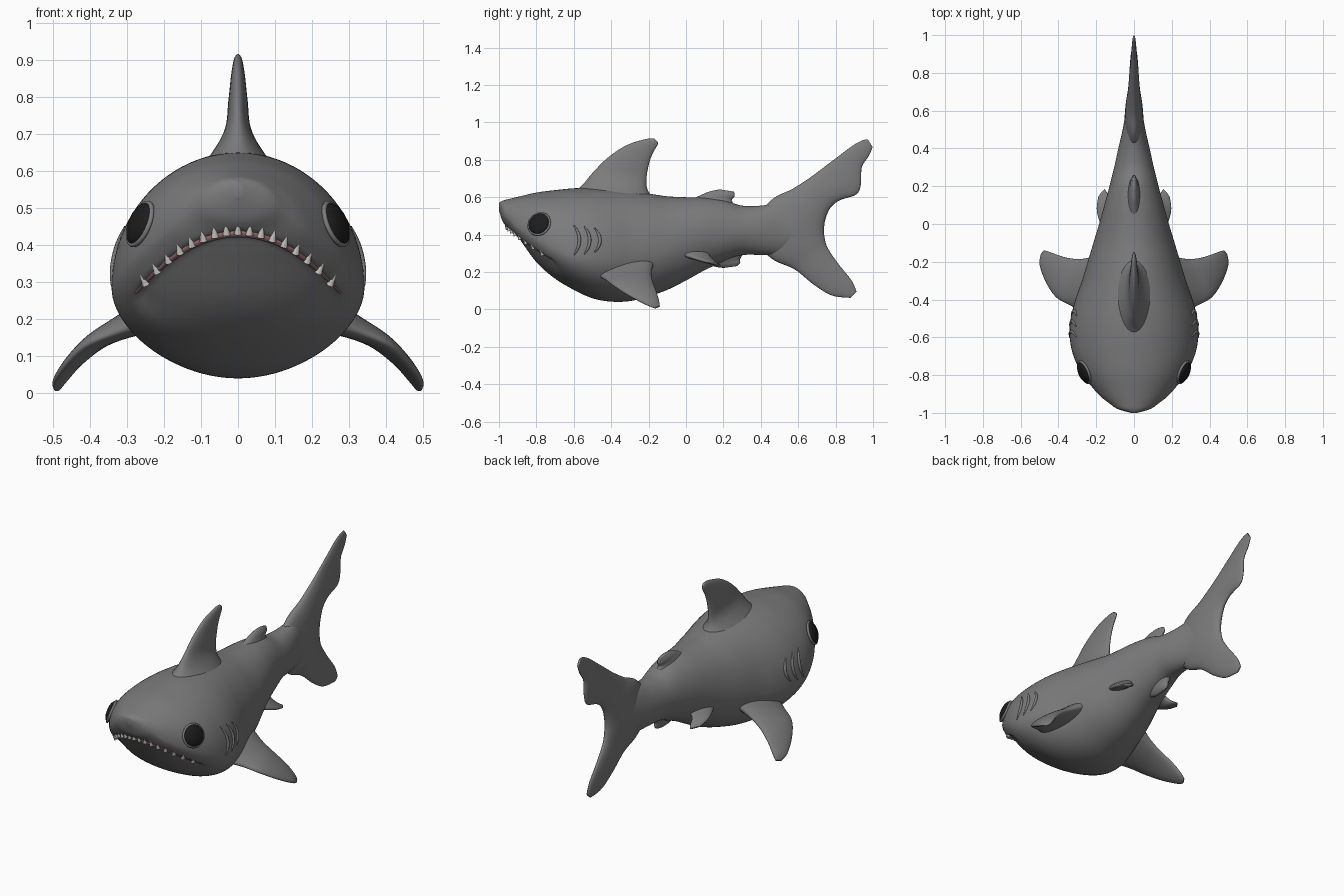
import bpy, bmesh, math
from mathutils import Vector
from mathutils.bvhtree import BVHTree

if "Cube" in bpy.data.objects:
    bpy.data.objects.remove(bpy.data.objects["Cube"])


def material(name, rgb):
    m = bpy.data.materials.new(name)
    m.diffuse_color = (*rgb, 1)
    m.use_nodes = True
    m.node_tree.nodes["Principled BSDF"].inputs["Base Color"].default_value = m.diffuse_color
    return m


SKIN = material("grey_skin", (0.2, 0.2, 0.205))
BLACK = material("eye_black", (0.012, 0.012, 0.012))
PINK = material("gum_pink", (0.3, 0.14, 0.16))
IVORY = material("tooth_ivory", (0.6, 0.58, 0.54))


def resample(rows, n):
    """Smooth interpolation through rows of numbers."""
    out = []
    last = len(rows) - 1
    for i in range(last):
        p = [Vector(rows[min(max(i + k, 0), last)]) for k in (-1, 0, 1, 2)]
        for j in range(n):
            t = j / n
            out.append(0.5 * (2 * p[1] + (p[2] - p[0]) * t
                       + (2 * p[0] - 5 * p[1] + 4 * p[2] - p[3]) * t * t
                       + (3 * p[1] - p[0] - 3 * p[2] + p[3]) * t ** 3))
    return out + [Vector(rows[-1])]


def skin_rings(name, rings, mat, mirror=False):
    """Bridge closed rings into a smooth capped surface."""
    bm = bmesh.new()
    loops = [[bm.verts.new(p) for p in ring] for ring in rings]
    for a, b in zip(loops, loops[1:]):
        for i in range(len(a)):
            j = (i + 1) % len(a)
            bm.faces.new((a[i], a[j], b[j], b[i]))
    bm.faces.new(loops[0])
    bm.faces.new(loops[-1])
    bmesh.ops.recalc_face_normals(bm, faces=bm.faces)
    for f in bm.faces:
        f.smooth = True
    me = bpy.data.meshes.new(name)
    bm.to_mesh(me)
    bm.free()
    ob = bpy.data.objects.new(name, me)
    bpy.context.collection.objects.link(ob)
    me.materials.append(mat)
    if mirror:
        ob.modifiers.new("mirror", 'MIRROR')
    return ob


def fin(name, rows, normal, mirror=False):
    """Rows: leading edge xyz, trailing edge xyz, half thickness."""
    rings = []
    nrm = Vector(normal).normalized()
    for r in resample(rows, 6):
        a, b, t = Vector(r[:3]), Vector(r[3:6]), r[6]
        rings.append([(a + b) / 2 + (a - b) / 2 * math.cos(u) + nrm * t * math.sin(u)
                      for u in (2 * math.pi * k / 32 for k in range(32))])
    return skin_rings(name, rings, SKIN, mirror)


def flat_fin(name, rows):
    """Fin lying in the centre plane; rows: y, z leading, y, z trailing, thickness."""
    return fin(name, [(0, a, b, 0, c, d, t) for a, b, c, d, t in rows], (1, 0, 0))


def tube(name, pts, radius, mat):
    cu = bpy.data.curves.new(name, 'CURVE')
    cu.dimensions = '3D'
    cu.bevel_depth = radius
    cu.bevel_resolution = 3
    sp = cu.splines.new('POLY')
    sp.points.add(len(pts) - 1)
    for i, p in enumerate(pts):
        sp.points[i].co = (*p, 1)
        sp.points[i].radius = max(0.1, math.sin(math.pi * i / (len(pts) - 1))) ** 0.5
    cu.materials.append(mat)
    ob = bpy.data.objects.new(name, cu)
    bpy.context.collection.objects.link(ob)


def mouth_z(x):
    return 0.445 - 0.155 * (x / 0.27) ** 2


def smooth(t):
    t = min(max(t, 0), 1)
    return t * t * (3 - 2 * t)


# Body: y, top, bottom, half width, height of widest point
stations = [
    (-1.0, .57, .53, .015, .55), (-.98, .582, .47, .085, .52), (-.95, .59, .43, .13, .49),
    (-.9, .602, .365, .19, .44), (-.8, .625, .25, .27, .38), (-.7, .638, .165, .32, .33),
    (-.6, .648, .105, .34, .29), (-.5, .65, .06, .335, .28), (-.4, .645, .042, .31, .28),
    (-.3, .635, .045, .275, .29), (-.2, .62, .07, .245, .31), (-.1, .605, .105, .215, .33),
    (0, .6, .155, .185, .37), (.1, .598, .21, .157, .4), (.2, .585, .255, .13, .41),
    (.3, .555, .29, .105, .42), (.4, .555, .292, .083, .42), (.5, .565, .295, .06, .42),
    (.6, .52, .33, .042, .42), (.7, .45, .39, .015, .42)]
rings = []
for y, top, bot, w, zc in resample(stations, 8):
    ring = []
    for k in range(96):
        a = 2 * math.pi * k / 96
        s = math.sin(a)
        x, z = w * math.cos(a), zc + s * (top - zc if s > 0 else zc - bot)
        # lower jaw is set back under the upper lip
        d = mouth_z(x) - z
        push = .024 * smooth(d / .025) * (1 - smooth(d / .25)) * smooth((.31 - abs(x)) / .06)
        ring.append((x, y + push * smooth((-.65 - y) / .1), z))
    rings.append(ring)
body = skin_rings("body", rings, SKIN)

# Dorsal fins
flat_fin("dorsal_fin", [
    (-.67, .58, -.14, .55, .14), (-.565, .655, -.2, .63, .075), (-.5, .73, -.212, .69, .036),
    (-.42, .81, -.2, .77, .026), (-.32, .877, -.18, .83, .019), (-.22, .91, -.152, .88, .012),
    (-.17, .915, -.15, .895, .006)])
flat_fin("rear_dorsal_fin", [
    (0, .575, .29, .53, .045), (.08, .612, .245, .58, .028), (.13, .632, .26, .605, .02),
    (.18, .642, .257, .63, .008)])
flat_fin("anal_fin", [
    (.02, .26, .32, .32, .05), (.11, .242, .29, .27, .028), (.16, .228, .29, .25, .018),
    (.2, .222, .275, .232, .008)])

# Tail fin, swept from the lower tip to the upper tip
flat_fin("tail_fin", [
    (.88, .062, .912, .095, .008), (.78, .075, .885, .155, .015), (.68, .135, .81, .25, .022),
    (.58, .215, .757, .33, .03), (.45, .278, .74, .39, .042), (.34, .42, .738, .43, .05),
    (.45, .58, .745, .48, .045), (.57, .645, .77, .54, .035), (.67, .71, .82, .583, .028),
    (.75, .77, .91, .615, .022), (.82, .823, .935, .67, .018), (.89, .875, .94, .76, .014),
    (.94, .903, .977, .82, .01), (.972, .91, .998, .868, .006)])

# Paired fins
fin("pectoral_fins", [
    (.22, -.5, .2, .2, -.17, .25, .055), (.33, -.435, .165, .28, -.185, .2, .035),
    (.41, -.39, .13, .35, -.18, .155, .026), (.465, -.31, .078, .415, -.16, .1, .02),
    (.498, -.22, .03, .455, -.145, .05, .014), (.495, -.17, .008, .477, -.14, .018, .006)],
    (.55, .15, .8), True)
fin("pelvic_fins", [
    (.12, -.1, .32, .09, .12, .31, .035), (.172, -.01, .29, .13, .13, .28, .022),
    (.196, .07, .265, .14, .16, .252, .014), (.19, .14, .245, .155, .185, .237, .006)],
    (.5, .15, .8), True)

# Surface lookup used to seat the face details
bm = bmesh.new()
bm.from_mesh(body.data)
tree = BVHTree.FromBMesh(bm)
bm.free()


def from_front(x, z):
    return tree.ray_cast(Vector((x, -2, z)), Vector((0, 1, 0)))


def from_side(side, y, z):
    return tree.ray_cast(Vector((2 * side, y, z)), Vector((-side, 0, 0)))


# Mouth line and teeth
gum = []
for i in range(61):
    x = -.275 + .55 * i / 60
    hit = from_front(x, mouth_z(x) - .012)[0]
    if hit:
        gum.append(hit)
tube("mouth_gum", gum, .012, PINK)
for i in range(17):
    x = -.256 + .512 * i / 16
    hit = from_front(x, mouth_z(x) - .006)[0]
    if hit is None:
        continue
    bpy.ops.mesh.primitive_cone_add(vertices=10, radius1=.011, radius2=.001, depth=.036,
                                    location=hit + Vector((0, -.008, .008)))
    tooth = bpy.context.object
    tooth.name = "tooth"
    tooth.rotation_euler = (.35, .5 * x / .27, 0)
    tooth.data.materials.append(IVORY)
    bpy.ops.object.shade_smooth_by_angle()

for side in (1, -1):
    # Eye and eyelid rim
    hit, nrm = from_side(side, -.785, .457)[:2]
    turn = nrm.to_track_quat('Z', 'Y').to_euler()
    bpy.ops.mesh.primitive_uv_sphere_add(segments=32, ring_count=16, location=hit, rotation=turn)
    eye = bpy.context.object
    eye.name = "eye"
    eye.scale = (.06, .06, .026)
    eye.data.materials.append(BLACK)
    bpy.ops.object.shade_smooth()
    bpy.ops.mesh.primitive_torus_add(major_radius=.06, minor_radius=.007, major_segments=40,
                                     minor_segments=8, location=hit, rotation=turn)
    rim = bpy.context.object
    rim.name = "eye_rim"
    rim.data.materials.append(SKIN)
    bpy.ops.object.shade_smooth()
    # Gill ridges
    for yc, half in ((-.6, .08), (-.545, .075), (-.49, .065)):
        pts = []
        for i in range(15):
            t = -1 + 2 * i / 14
            pts.append(from_side(side, yc + .03 * (1 - t * t), .37 + half * t)[0])
        tube("gill", pts, .009, SKIN)
